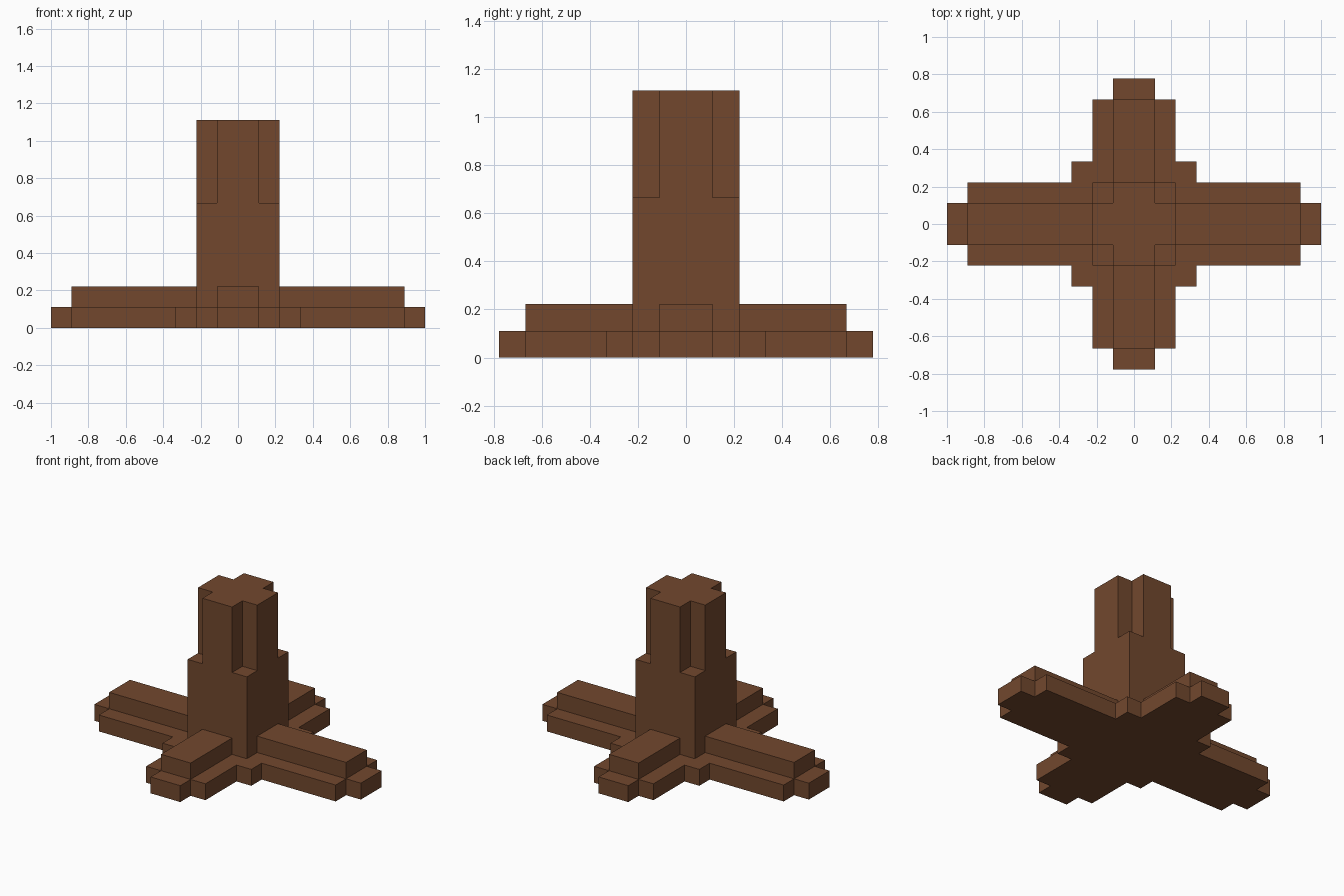
import bpy
import bmesh

cube = bpy.data.objects.get("Cube")
if cube:
    bpy.data.objects.remove(cube, do_unlink=True)

U = 1 / 9  # one block of the grid

# Single brown wood colour
wood = bpy.data.materials.new("brown_wood")
wood.use_nodes = True
colour = (0.168, 0.064, 0.027, 1)
wood.diffuse_color = colour
bsdf = next(n for n in wood.node_tree.nodes if n.type == 'BSDF_PRINCIPLED')
bsdf.inputs["Base Color"].default_value = colour
bsdf.inputs["Roughness"].default_value = 0.9


def prism(name, outline, z0, z1):
    """Extrude a counter-clockwise outline (in blocks) from z0 up to z1."""
    bm = bmesh.new()
    face = bm.faces.new([bm.verts.new((x * U, y * U, z0 * U)) for x, y in outline])
    top = bmesh.ops.extrude_face_region(bm, geom=[face], use_keep_orig=True)["geom"]
    bmesh.ops.translate(bm, vec=(0, 0, (z1 - z0) * U),
                        verts=[v for v in top if isinstance(v, bmesh.types.BMVert)])
    bmesh.ops.recalc_face_normals(bm, faces=bm.faces)
    mesh = bpy.data.meshes.new(name)
    bm.to_mesh(mesh)
    bm.free()
    mesh.materials.append(wood)
    obj = bpy.data.objects.new(name, mesh)
    bpy.context.collection.objects.link(obj)
    return obj


def four_way(quarter):
    """Mirror a quarter outline into all four quadrants."""
    half = quarter + [(-x, y) for x, y in reversed(quarter)]
    return half + [(x, -y) for x, y in reversed(half)]


def rect(x0, x1, y0, y1):
    return [(x0, y0), (x1, y0), (x1, y1), (x0, y1)]


# Stepped cross-shaped base
prism("base", four_way([(9, 1), (8, 1), (8, 2), (3, 2), (3, 3),
                        (2, 3), (2, 6), (1, 6), (1, 7)]), 0, 1)

# Raised ridges along the four arms
prism("left_ridge", rect(2, 8, -1, 1), 1, 2)
prism("right_ridge", rect(-8, -2, -1, 1), 1, 2)
prism("front_ridge", rect(-1, 1, -6, -2), 1, 2)
prism("back_ridge", rect(-1, 1, 2, 6), 1, 2)

# Square post, with its corners notched away in the upper part
prism("post", four_way([(2, 2)]), 1, 6)
prism("notched_post_top", four_way([(2, 1), (1, 1), (1, 2)]), 6, 10)
